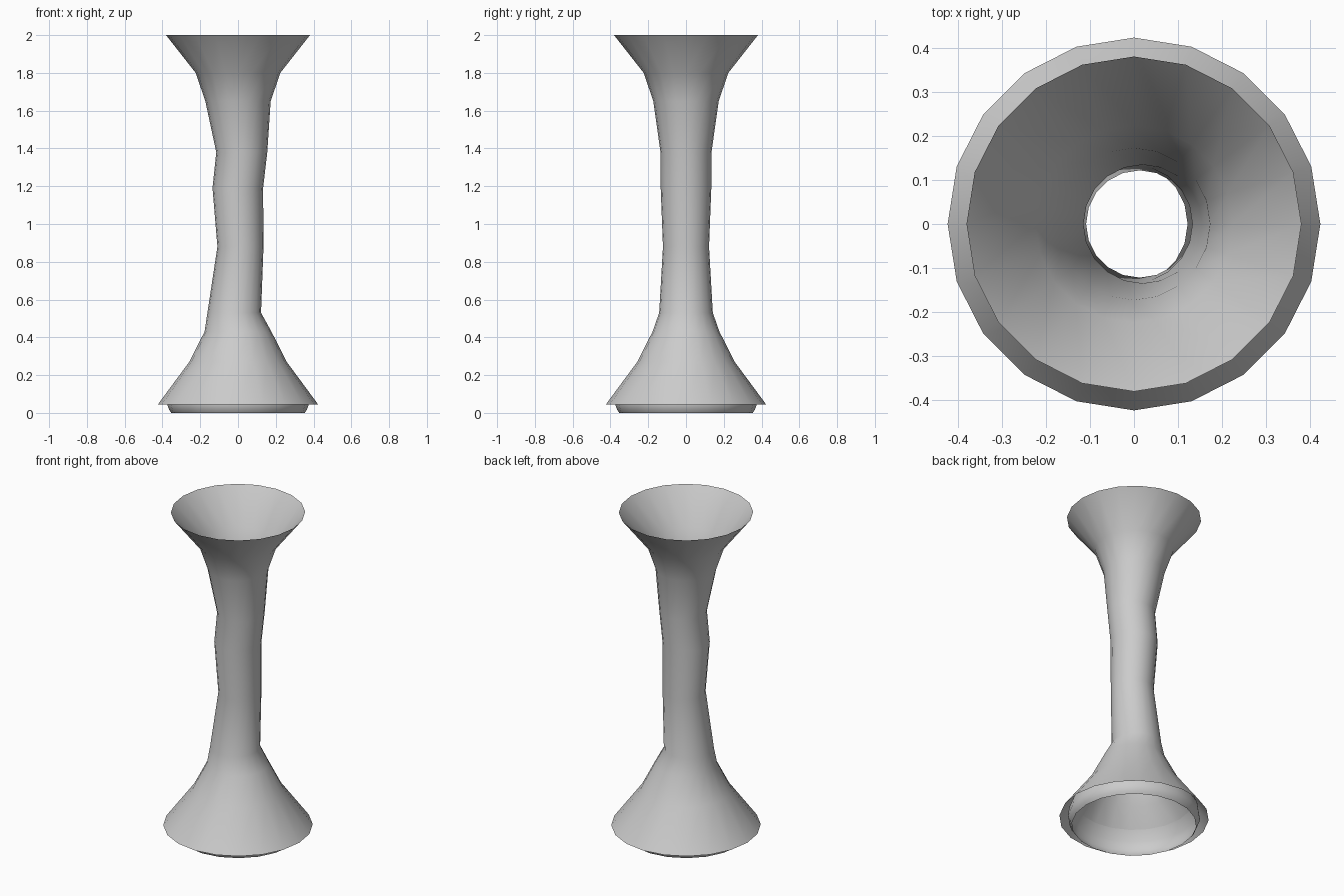
import bpy, bmesh, math

if "Cube" in bpy.data.objects:
    bpy.data.objects.remove(bpy.data.objects["Cube"])

SIDES = 20


def loft(name, rings):
    """Open tube through rings given as (z, radius, x offset)."""
    bm = bmesh.new()
    loops = []
    for z, r, cx in rings:
        loops.append([bm.verts.new((cx + r * math.cos(2 * math.pi * i / SIDES),
                                    r * math.sin(2 * math.pi * i / SIDES), z))
                      for i in range(SIDES)])
    for low, high in zip(loops, loops[1:]):
        for i in range(SIDES):
            j = (i + 1) % SIDES
            bm.faces.new((low[i], low[j], high[j], high[i]))
    for f in bm.faces:
        f.smooth = True
    mesh = bpy.data.meshes.new(name)
    bm.to_mesh(mesh)
    bm.free()
    obj = bpy.data.objects.new(name, mesh)
    bpy.context.collection.objects.link(obj)
    return obj


# Slightly crooked hollow trunk, flared at both ends
loft("flared_trunk", [
    (0.045, 0.424, 0), (0.27, 0.258, 0), (0.43, 0.177, 0),
    (0.53, 0.142, -0.02), (0.88, 0.122, 0.013), (1.19, 0.134, -0.001),
    (1.38, 0.135, 0.02), (1.65, 0.173, 0), (1.80, 0.224, 0), (2.0, 0.381, 0),
])

# Bulging foot band tucked up inside the lower flare
loft("foot_band", [
    (0.0, 0.353, 0), (0.015, 0.364, 0), (0.045, 0.375, 0),
    (0.10, 0.368, 0), (0.16, 0.337, 0),
])
